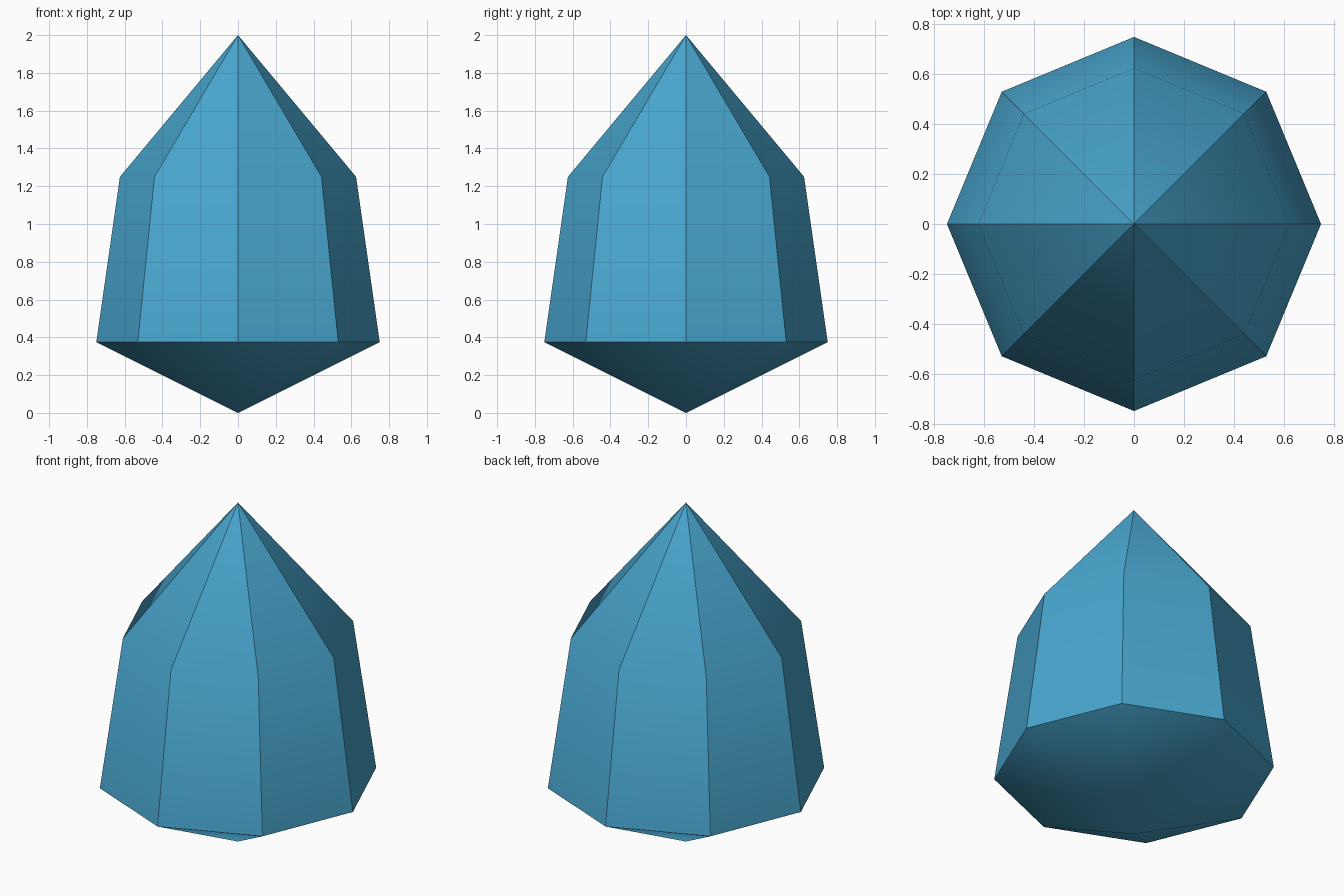
import bpy, bmesh, math

if "Cube" in bpy.data.objects:
    bpy.data.objects.remove(bpy.data.objects["Cube"])

SIDES = 8

# Colour
blue = bpy.data.materials.new("sky_blue")
blue.diffuse_color = (0.065, 0.38, 0.62, 1.0)
blue.use_nodes = True
blue.node_tree.nodes["Principled BSDF"].inputs["Base Color"].default_value = blue.diffuse_color

bm = bmesh.new()


def ring(radius, z):
    return [bm.verts.new((radius * math.cos(math.tau * i / SIDES),
                          radius * math.sin(math.tau * i / SIDES), z))
            for i in range(SIDES)]


# Pointed base, tapering body and pointed tip
bottom = bm.verts.new((0, 0, 0))
lower = ring(0.75, 0.375)
upper = ring(0.625, 1.25)
top = bm.verts.new((0, 0, 2))
for i in range(SIDES):
    j = (i + 1) % SIDES
    bm.faces.new((bottom, lower[j], lower[i]))
    bm.faces.new((lower[i], lower[j], upper[j], upper[i]))
    bm.faces.new((upper[i], upper[j], top))

mesh = bpy.data.meshes.new("crystal")
bm.to_mesh(mesh)
bm.free()
mesh.materials.append(blue)
crystal = bpy.data.objects.new("crystal", mesh)
bpy.context.collection.objects.link(crystal)

# Facets stay crisp around the sides, soft between body and tip
bpy.context.view_layer.objects.active = crystal
crystal.select_set(True)
bpy.ops.object.shade_smooth_by_angle(angle=math.radians(32.5))
